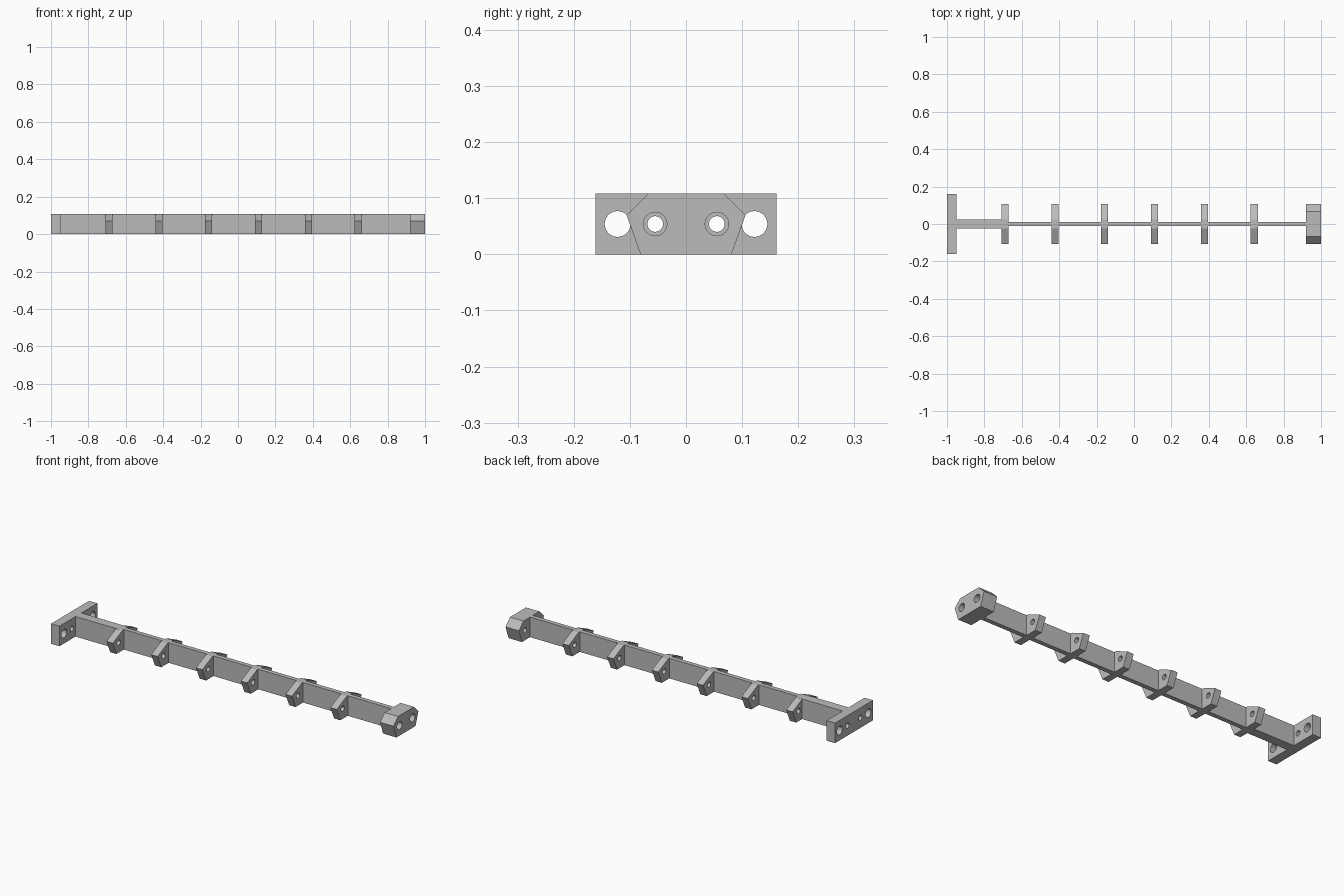
import bpy, bmesh, math

cube = bpy.data.objects.get("Cube")
if cube:
    bpy.data.objects.remove(cube, do_unlink=True)

HEIGHT = 0.108
MID = HEIGHT / 2

grey = bpy.data.materials.new("plain grey")
grey.use_nodes = True
GREY = (0.5, 0.5, 0.5, 1)
grey.diffuse_color = GREY
grey.node_tree.nodes["Principled BSDF"].inputs["Base Color"].default_value = GREY


def prism(name, half, x0, x1):
    """Extrude a mirrored y-z outline (right half, bottom to top) along x."""
    outline = half + [(-y, z) for y, z in reversed(half)]
    bm = bmesh.new()
    face = bm.faces.new([bm.verts.new((x0, y, z)) for y, z in outline])
    grown = bmesh.ops.extrude_face_region(bm, geom=[face])["geom"]
    bmesh.ops.translate(bm, vec=(x1 - x0, 0, 0),
                        verts=[v for v in grown if isinstance(v, bmesh.types.BMVert)])
    bmesh.ops.recalc_face_normals(bm, faces=bm.faces)
    mesh = bpy.data.meshes.new(name)
    bm.to_mesh(mesh)
    bm.free()
    mesh.materials.append(grey)
    obj = bpy.data.objects.new(name, mesh)
    bpy.context.collection.objects.link(obj)
    return obj


def bar(name, half_width, x0, x1):
    return prism(name, [(half_width, 0), (half_width, HEIGHT)], x0, x1)


def drill(obj, y, radius, x0, x1):
    """Cut a mirrored pair of round holes along x."""
    for side in (-1, 1):
        bpy.ops.mesh.primitive_cylinder_add(
            vertices=32, radius=radius, depth=x1 - x0,
            location=((x0 + x1) / 2, side * y, MID), rotation=(0, math.pi / 2, 0))
        cutter = bpy.context.object
        cutter.name = "hole_cutter"
        cutter.data.materials.append(grey)
        cutter.hide_render = True
        mod = obj.modifiers.new("hole", 'BOOLEAN')
        mod.object = cutter
        mod.solver = 'EXACT'
        bpy.context.view_layer.objects.active = obj
        bpy.ops.object.modifier_apply(modifier=mod.name)
        bpy.data.objects.remove(cutter, do_unlink=True)


parts = []

# Mounting plate with large outer and small inner holes
plate = bar("mounting_plate", 0.161, -1, -0.95)
drill(plate, 0.122, 0.023, -1.1, -0.9)
drill(plate, 0.055, 0.014, -1.1, -0.9)
parts.append(plate)

# Central web, thicker beside the plate
bar("thick_web", 0.025, -0.95, -0.69)
bar("thin_web", 0.012, -0.69, 0.92)

# Evenly spaced ribs with a sloping roof
for i in range(6):
    x = -0.69 + i * 0.2666
    rib = prism("rib_%d" % (i + 1),
                [(0.075, 0), (0.106, 0.07), (0.023, HEIGHT)], x - 0.019, x + 0.019)
    drill(rib, 0.055, 0.014, x - 0.1, x + 0.1)
    parts.append(rib)

# End head with counterbored holes
head = prism("end_head", [(0.081, 0), (0.106, 0.07), (0.068, HEIGHT)], 0.92, 1)
drill(head, 0.055, 0.014, 0.85, 1.1)
drill(head, 0.055, 0.021, 0.95, 1.1)
parts.append(head)

# Smooth hole walls, sharp edges elsewhere
for obj in parts:
    bpy.ops.object.select_all(action='DESELECT')
    obj.select_set(True)
    bpy.context.view_layer.objects.active = obj
    bpy.ops.object.shade_smooth_by_angle(angle=math.radians(15))
